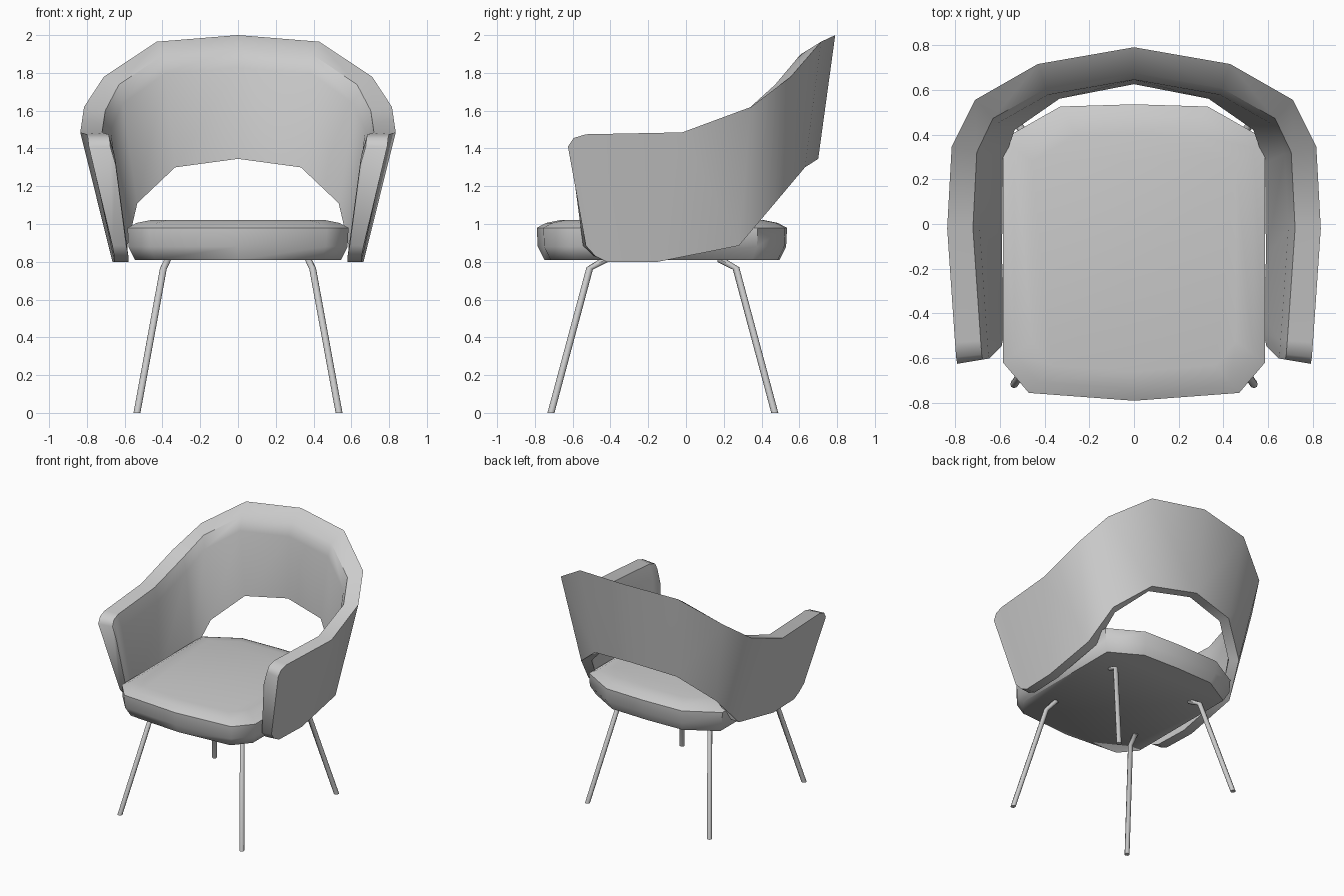
import bpy, math
from mathutils import Vector

old = bpy.data.objects.get("Cube")
if old:
    bpy.data.objects.remove(old, do_unlink=True)

grey = bpy.data.materials.new("soft_grey")
grey.use_nodes = True
colour = (0.6, 0.6, 0.6, 1)
grey.diffuse_color = colour
grey.node_tree.nodes["Principled BSDF"].inputs["Base Color"].default_value = colour


def make_object(name, verts, faces, angle, mirrored=False):
    mesh = bpy.data.meshes.new(name)
    mesh.from_pydata(verts, [], faces)
    mesh.materials.append(grey)
    obj = bpy.data.objects.new(name, mesh)
    bpy.context.collection.objects.link(obj)
    bpy.ops.object.select_all(action='DESELECT')
    obj.select_set(True)
    bpy.context.view_layer.objects.active = obj
    # Make the normals point outwards before any smoothing
    bpy.ops.object.mode_set(mode='EDIT')
    bpy.ops.mesh.select_all(action='SELECT')
    bpy.ops.mesh.normals_make_consistent(inside=False)
    bpy.ops.object.mode_set(mode='OBJECT')
    if mirrored:
        mirror = obj.modifiers.new("mirror", 'MIRROR')
        mirror.use_clip = True
        mirror.merge_threshold = 0.002
        bpy.ops.object.modifier_apply(modifier=mirror.name)
    bpy.ops.object.shade_smooth_by_angle(angle=math.radians(angle))
    return obj


def bridge(count, rows, closed_rows=False):
    """Quads joining successive rings of equal size."""
    return [(r * count + i, r * count + (i + 1) % count,
             (r + 1) * count + (i + 1) % count, (r + 1) * count + i)
            for r in range(rows - 1) for i in range(count)]


# Wraparound back and arms: outer top edge and outer bottom edge of one half
top_edge = [(0, .79, 2), (.43, .715, 1.965), (.71, .555, 1.78), (.815, .345, 1.62),
            (.835, -.02, 1.485), (.80, -.53, 1.475), (.795, -.595, 1.455), (.79, -.625, 1.41)]
bottom_edge = [(0, .70, 1.345), (.36, .63, 1.30), (.59, .47, 1.11), (.66, .28, .885),
               (.665, -.15, .80), (.655, -.42, .80), (.655, -.48, .83), (.665, -.53, .885)]


def inward(path, i):
    """Horizontal direction towards the inside of the shell."""
    if i == 0:
        return Vector((0, -1, 0))
    a, b = Vector(path[i - 1]), Vector(path[min(i + 1, len(path) - 1)])
    d = b - a
    return Vector((d.y, -d.x, 0)).normalized()


verts = []
for i, (top, bottom) in enumerate(zip(top_edge, bottom_edge)):
    t, b = Vector(top), Vector(bottom)
    n, m = inward(top_edge, i), inward(bottom_edge, i)
    slope = max(0, t.z - 1.48) * 0.14
    rim = t + n * 0.115 - Vector((0, 0, slope))
    wall = t + n * 0.145 - Vector((0, 0, slope + 0.1))
    verts += [t, rim, wall, b + m * 0.075, b]
sides, rows = 5, len(top_edge)
shell_faces = bridge(sides, rows) + [tuple(range((rows - 1) * sides, rows * sides))]
make_object("back_and_arms", verts, shell_faces, 42, mirrored=True)

# Seat cushion: stacked outlines, pulled in towards the top and bottom
half = [(.47, -.755), (.585, -.62), (.585, .38), (.33, .525)]
outline = [(0, -.79)] + half + [(0, .535)] + [(-x, y) for x, y in reversed(half)]
layers = [(.81, .04), (.88, .005), (.98, 0), (1.006, .05), (1.022, .13)]
verts = []
for z, inset in layers:
    for x, y in outline:
        verts.append((x * (1 - inset / .585), -.128 + (y + .128) * (1 - inset / .662), z))
count = len(outline)
faces = bridge(count, len(layers))
faces += [tuple(range(count)), tuple(range((len(layers) - 1) * count, len(layers) * count))]
make_object("seat_cushion", verts, faces, 60)


# Bent tubular legs
def leg(name, side, foot_y, bend_y, end_y):
    path = [Vector((side * .535, foot_y, 0)), Vector((side * .395, bend_y, .765)),
            Vector((side * .37, end_y, .815))]
    n, radius = 8, .018
    verts = []
    for i, p in enumerate(path):
        d = (path[min(i + 1, 2)] - path[max(i - 1, 0)]).normalized()
        u = Vector((1, 0, 0))
        u = (u - d * u.dot(d)).normalized()
        v = d.cross(u)
        for k in range(n):
            a = math.tau * k / n
            q = p + (u * math.cos(a) + v * math.sin(a)) * radius
            if i == 0:
                q -= d * (q.z / d.z)  # flat on the floor
            verts.append(q)
    make_object(name, verts, bridge(n, 3) + [tuple(range(n)), tuple(range(2 * n, 3 * n))], 50)


for label, side in (("left", 1), ("right", -1)):
    leg("front_leg_" + label, side, -.715, -.51, -.42)
    leg("back_leg_" + label, side, .47, .265, .175)
